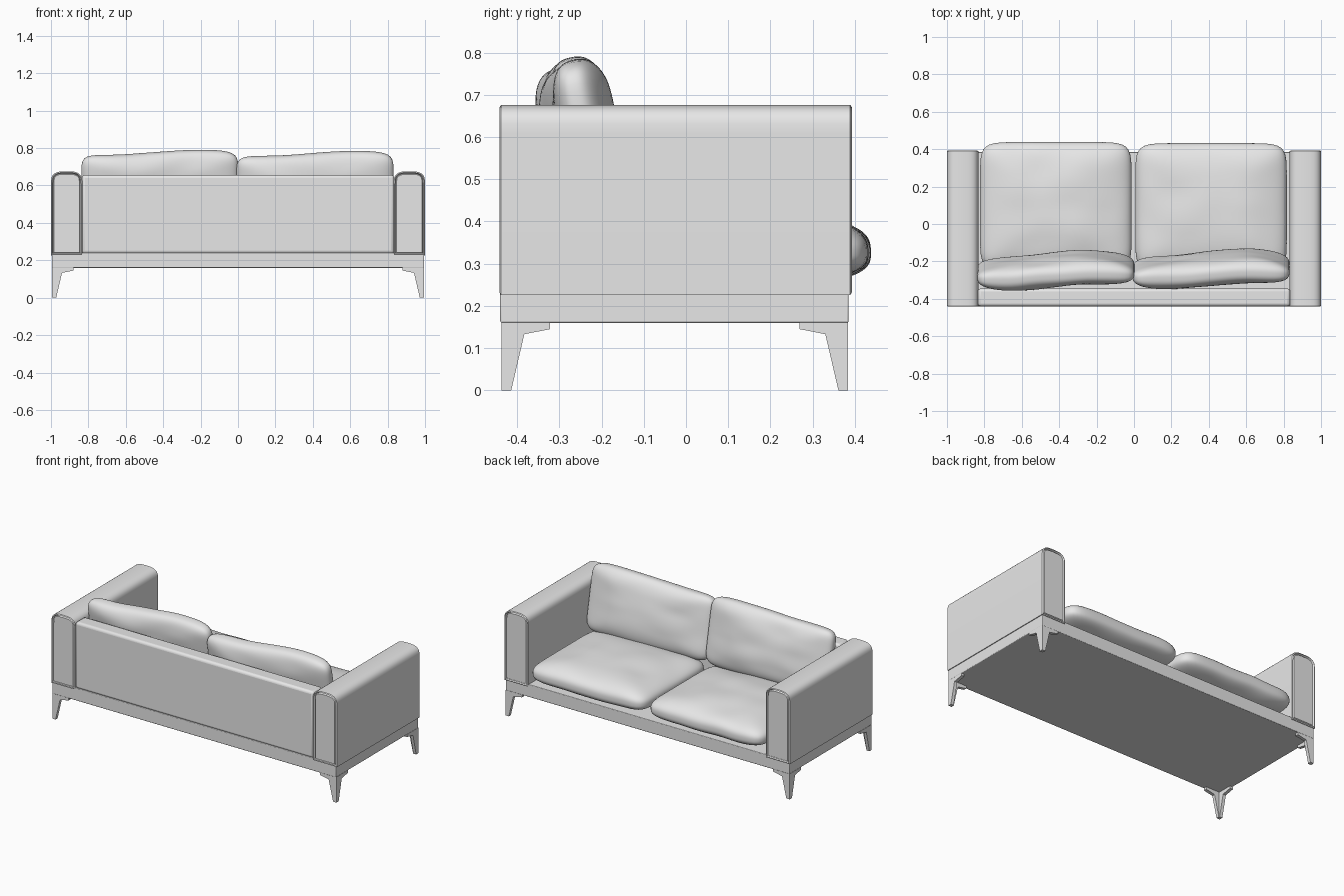
import bpy, bmesh, math
from mathutils import Vector, Matrix, noise

cube = bpy.data.objects.get("Cube")
if cube:
    bpy.data.objects.remove(cube, do_unlink=True)

grey = bpy.data.materials.new("light_grey")
grey.use_nodes = True
colour = (0.8, 0.8, 0.8, 1)
grey.diffuse_color = colour
grey.node_tree.nodes["Principled BSDF"].inputs["Base Color"].default_value = colour


def finish(name, bm, angle=35, bevel=0):
    """Turn a bmesh into a shaded object, with rounded edges if asked."""
    bmesh.ops.recalc_face_normals(bm, faces=bm.faces)
    mesh = bpy.data.meshes.new(name)
    bm.to_mesh(mesh)
    bm.free()
    mesh.materials.append(grey)
    obj = bpy.data.objects.new(name, mesh)
    bpy.context.collection.objects.link(obj)
    if bevel:
        mod = obj.modifiers.new("soft_edges", "BEVEL")
        mod.width, mod.segments = bevel, 3
    bpy.ops.object.select_all(action="DESELECT")
    obj.select_set(True)
    bpy.context.view_layer.objects.active = obj
    bpy.ops.object.shade_smooth_by_angle(angle=math.radians(angle))
    return obj


def box(name, low, high, bevel=0):
    bm = bmesh.new()
    bmesh.ops.create_cube(bm, size=1)
    low, high = Vector(low), Vector(high)
    for v in bm.verts:
        v.co = (low + high) / 2 + v.co * (high - low)
    return finish(name, bm, bevel=bevel)


def extrude(bm, points, offset):
    """Extrude a closed outline and return its two end faces."""
    first = bm.faces.new([bm.verts.new(p) for p in points])
    out = bmesh.ops.extrude_face_region(bm, geom=[first], use_keep_orig=True)
    moved = [g for g in out["geom"] if isinstance(g, bmesh.types.BMVert)]
    bmesh.ops.translate(bm, verts=moved, vec=offset)
    last = [g for g in out["geom"] if isinstance(g, bmesh.types.BMFace)]
    return [first] + last


# Base frame and back rest
box("base_frame", (-0.995, -0.44, 0.16), (0.995, 0.385, 0.24), 0.004)
box("back_rest", (-0.835, -0.44, 0.235), (0.835, -0.345, 0.656), 0.016)


# Arms: rounded top profile with a seamed panel at each end
def arm(name, side):
    inner, outer, bottom, shoulder = 0.832, 1.0, 0.226, 0.61
    mid, half = (inner + outer) / 2, (outer - inner) / 2
    outline = [(outer, bottom)]
    for i in range(17):
        a = math.pi * i / 16
        c, s = math.cos(a), math.sin(a)
        outline.append((mid + half * math.copysign(abs(c) ** 0.65, c),
                        shoulder + 0.066 * s ** 0.65))
    outline.append((inner, bottom))
    bm = bmesh.new()
    ends = extrude(bm, [(side * x, -0.438, z) for x, z in outline], (0, 0.827, 0))
    bmesh.ops.recalc_face_normals(bm, faces=bm.faces)
    # Rounded rim, sunken seam, then the raised panel
    for thickness, depth in ((0.006, 0.004), (0.006, -0.012), (0.004, 0.008)):
        bmesh.ops.inset_region(bm, faces=ends, thickness=thickness, depth=depth,
                               use_even_offset=True)
    return finish(name, bm)


for label, side in (("left", 1), ("right", -1)):
    arm(label + "_arm", side)


# Legs: two tapered plates meeting at each corner, with mounting tabs
def leg(name, sx, y_corner, sy):
    profile = [(0, 0), (0.023, 0), (0.054, 0.133), (0.115, 0.145),
               (0.115, 0.161), (0, 0.161)]
    bm = bmesh.new()
    x_corner = sx * 0.995
    extrude(bm, [(x_corner - sx * d, y_corner, z) for d, z in profile],
            (0, -sy * 0.02, 0))
    extrude(bm, [(x_corner, y_corner - sy * d, z) for d, z in profile],
            (-sx * 0.02, 0, 0))
    return finish(name, bm, 20)


for label, sx in (("left", 1), ("right", -1)):
    leg("front_" + label + "_leg", sx, -0.437, -1)
    leg("rear_" + label + "_leg", sx, 0.384, 1)


# Cushions: pillow shapes (u, v across, w through) with soft dents
def cushion(name, size, place, shape):
    bm = bmesh.new()
    bmesh.ops.create_cube(bm, size=2)
    bmesh.ops.subdivide_edges(bm, edges=bm.edges, cuts=23, use_grid_fill=True)
    for v in bm.verts:
        u, t, w = (abs(c) for c in v.co)
        flat = (u ** 9 + t ** 9) ** (1 / 9)
        p = v.co / (flat ** 2.7 + w ** 2.7) ** (1 / 2.7)
        dent = noise.noise(Vector((p.x * 2, p.y * 2, place.translation.x * 3)))
        p.z += 0.09 * dent * (1 - min(1, abs(p.x)) ** 4)
        p = shape(p)
        v.co = place @ Vector((p.x * size[0], p.y * size[1], p.z * size[2]))
    return finish(name, bm, 60)


def seat_shape(p):
    # Nearly flat underneath, puffed on top
    if p.z < 0:
        p.z *= 0.85
    p.z += 0.06 * math.cos(2 * p.x) * max(0, p.z)
    return p


def back_shape(p):
    # Wavy upper edge and a belly that bulges forward
    up = max(0, p.y)
    p.y += up * 0.055 * (math.sin(2.6 * p.x - 0.5) + 0.5 * math.cos(3 * p.x) - 0.5)
    p.z += 0.3 * math.sin(2 * p.x + 0.4) * (1 - 0.4 * p.x * p.x)
    return p


for label, x, drop in (("right", -0.418, 0), ("left", 0.412, 0.006)):
    place = Matrix.Translation((x, 0.095 - drop, 0.325))
    cushion(label + "_seat_cushion", (0.405, 0.343, 0.093), place, seat_shape)
    place = (Matrix.Translation((x, -0.252 + drop, 0.578 - drop))
             @ Matrix.Rotation(math.radians(101), 4, "X")
             @ Matrix.Diagonal((1, 1, -1, 1)))
    cushion(label + "_back_cushion", (0.42, 0.208, 0.078), place, back_shape)
